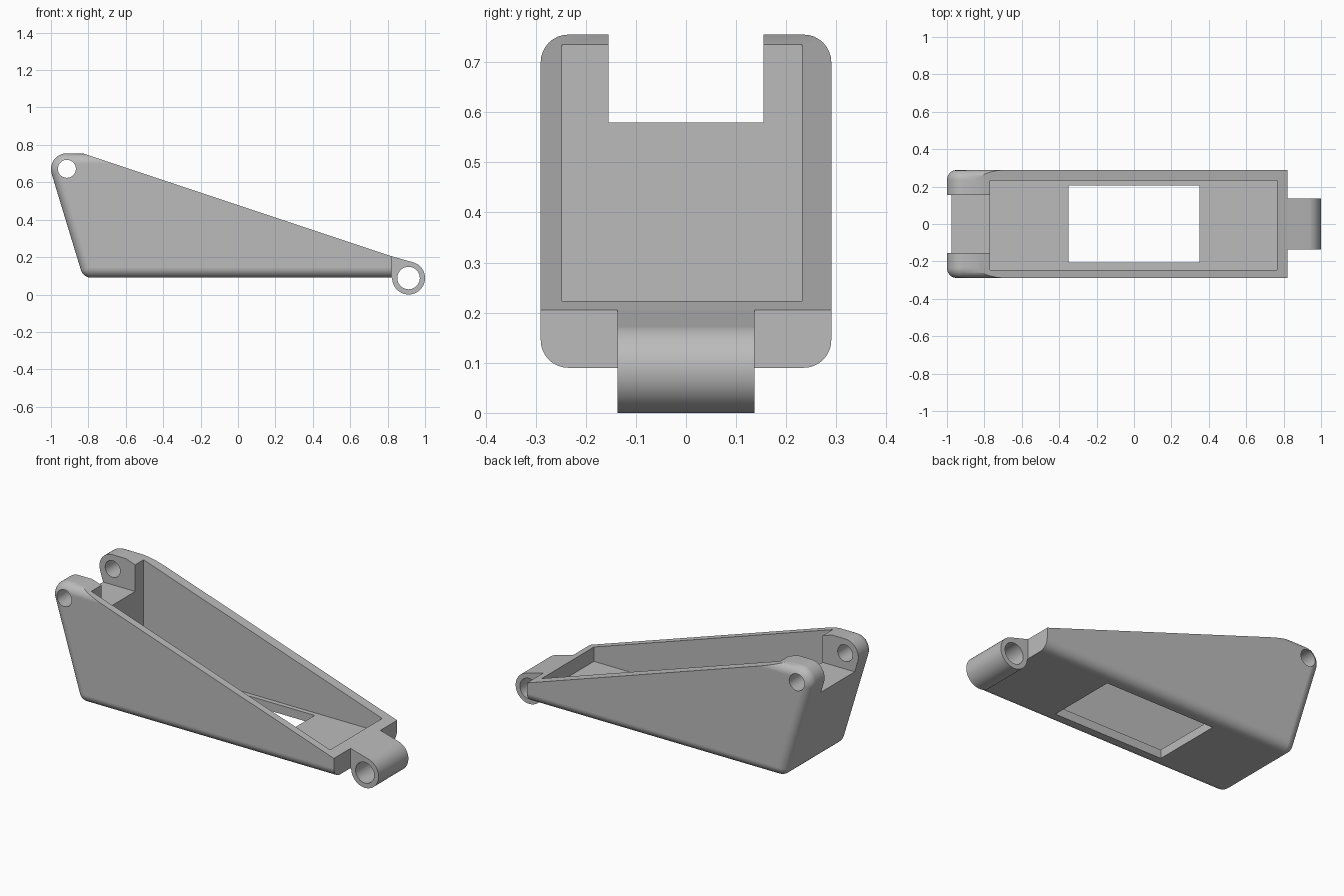
import bpy, bmesh
from math import sin, cos, pi, radians, atan2

cube = bpy.data.objects.get("Cube")
if cube:
    bpy.data.objects.remove(cube, do_unlink=True)

grey = bpy.data.materials.new("plain_grey")
grey.use_nodes = True
COLOUR = (0.5, 0.5, 0.5, 1)
grey.diffuse_color = COLOUR
grey.node_tree.nodes["Principled BSDF"].inputs["Base Color"].default_value = COLOUR

HALF_W, FILLET = 0.29, 0.055
EAR, EAR_R = (-0.915, 0.67), 0.085
HEEL, HEEL_R = (-0.786, 0.146), 0.056
LUG, LUG_R = (0.912, 0.088), 0.088


def arc(centre, r, a0, a1, n):
    return [(centre[0] + r * cos(radians(a0 + (a1 - a0) * i / n)),
             centre[1] + r * sin(radians(a0 + (a1 - a0) * i / n))) for i in range(n + 1)]


def loft(name, layers):
    """Skin a stack of (y, xz outline) layers and cap both ends."""
    bm = bmesh.new()
    rings = [[bm.verts.new((x, y, z)) for x, z in pts] for y, pts in layers]
    n = len(rings[0])
    for a, b in zip(rings, rings[1:]):
        for i in range(n):
            bm.faces.new((a[i], a[(i + 1) % n], b[(i + 1) % n], b[i]))
    bm.faces.new(rings[0])
    bm.faces.new(rings[-1])
    bmesh.ops.recalc_face_normals(bm, faces=bm.faces)
    mesh = bpy.data.meshes.new(name)
    bm.to_mesh(mesh)
    bm.free()
    mesh.materials.append(grey)
    obj = bpy.data.objects.new(name, mesh)
    bpy.context.collection.objects.link(obj)
    return obj


def prism(name, pts, y0, y1):
    return loft(name, [(y0, pts), (y1, pts)])


def block(name, x0, x1, y0, y1, z0, z1):
    return prism(name, [(x0, z0), (x1, z0), (x1, z1), (x0, z1)], y0, y1)


def activate(obj):
    bpy.ops.object.select_all(action='DESELECT')
    obj.select_set(True)
    bpy.context.view_layer.objects.active = obj


def cut(obj, cutter):
    cutter.hide_render = True
    activate(obj)
    mod = obj.modifiers.new("cut", 'BOOLEAN')
    mod.operation, mod.solver, mod.object = 'DIFFERENCE', 'EXACT', cutter
    bpy.ops.object.modifier_apply(modifier=mod.name)
    bpy.data.objects.remove(cutter, do_unlink=True)


def finish(obj):
    activate(obj)
    bpy.ops.object.shade_smooth_by_angle(angle=radians(30))
    mod = obj.modifiers.new("even_shading", 'WEIGHTED_NORMAL')
    mod.keep_sharp = True


# Shell: side outline, inset towards both flanks to round the edges
LEAN = 197


def outline(d):
    return (arc(EAR, EAR_R - d, 90, LEAN, 16) + arc(HEEL, HEEL_R - d, LEAN, 270, 8)
            + [(0.82, 0.09 + d), (0.82, 0.755 - d)])


STEPS = 8
flank = [(HALF_W - FILLET * (1 - sin(a)), outline(FILLET * (1 - cos(a))))
         for a in [pi / 2 * i / STEPS for i in range(STEPS + 1)]]
shell = loft("shell", [(-y, p) for y, p in reversed(flank)] + flank)

# Sloping rim, cavity, floor window, gap between ears, pin holes
cut(shell, prism("slope_cutter", [(-1.13, 0.855), (1.12, 0.105), (1.12, 1.2), (-1.13, 1.2)], -1, 1))
cut(shell, block("cavity_cutter", -0.77, 0.765, -0.247, 0.232, 0.14, 1.2))
cut(shell, block("window_cutter", -0.35, 0.35, -0.205, 0.205, -0.2, 0.3))
cut(shell, block("gap_cutter", -1.2, -0.75, -0.155, 0.155, 0.58, 1.2))
cut(shell, prism("ear_hole_cutter", arc((-0.915, 0.672), 0.048, 0, 352.5, 47), -1, 1))
finish(shell)

# Hinge lug with its bore
lug = prism("hinge_lug", arc(LUG, LUG_R, 71.6, -180, 42) + [(0.82, 0.088), (0.82, 0.205)],
            -0.137, 0.137)
cut(lug, prism("lug_hole_cutter", arc(LUG, 0.06, 0, 352.5, 47), -1, 1))
finish(lug)
